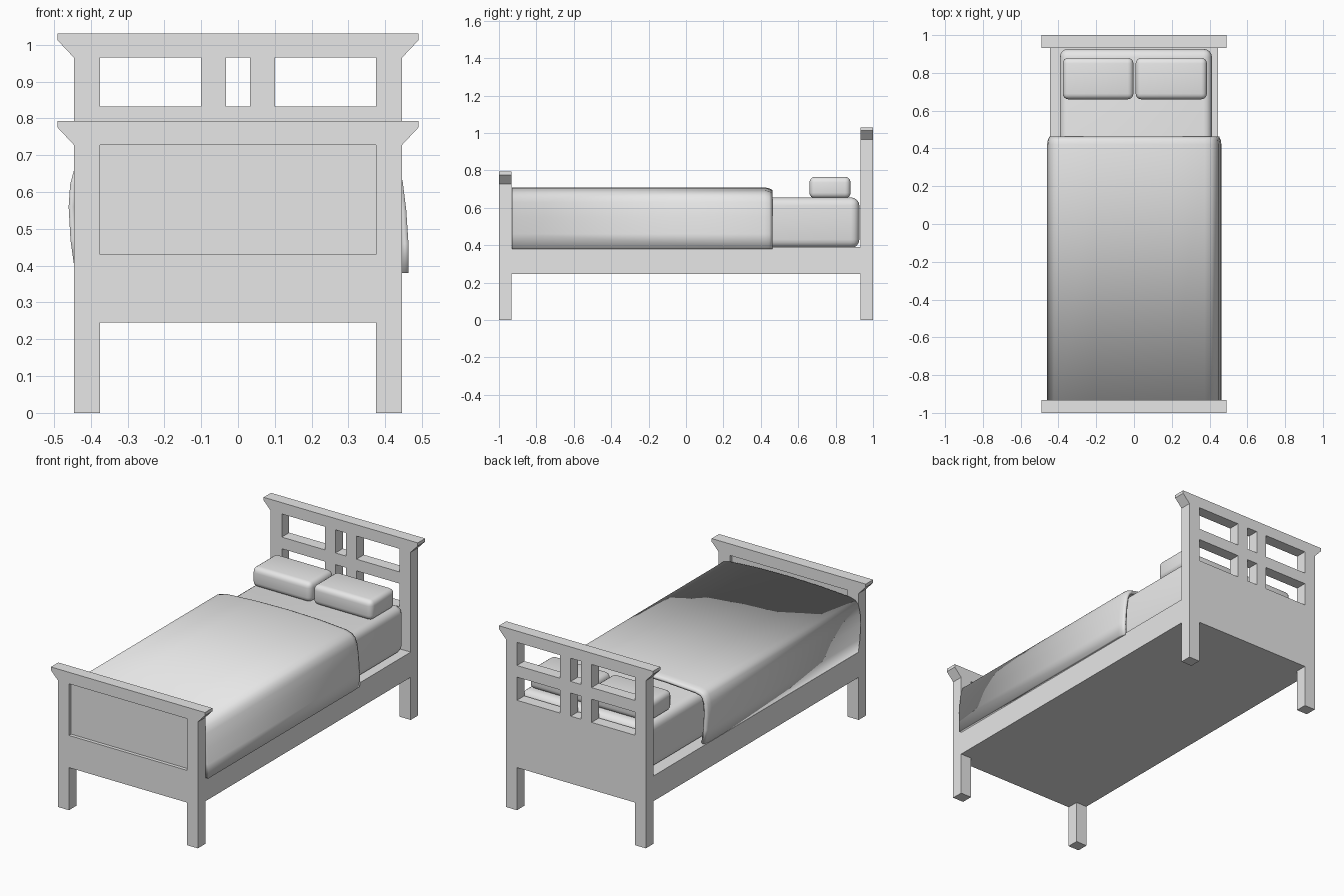
import bpy
import bmesh
from math import radians

default = bpy.data.objects.get("Cube")
if default:
    bpy.data.objects.remove(default, do_unlink=True)

grey = bpy.data.materials.new("plain grey")
grey.use_nodes = True
grey.diffuse_color = (0.8, 0.8, 0.8, 1)
grey.node_tree.nodes["Principled BSDF"].inputs["Base Color"].default_value = (0.8, 0.8, 0.8, 1)


def activate(obj):
    bpy.ops.object.select_all(action="DESELECT")
    obj.select_set(True)
    bpy.context.view_layer.objects.active = obj


def smooth(obj, angle=40):
    activate(obj)
    bpy.ops.object.shade_smooth_by_angle(angle=radians(angle))


def add_mesh(name, bm):
    mesh = bpy.data.meshes.new(name)
    bm.to_mesh(mesh)
    bm.free()
    mesh.materials.append(grey)
    obj = bpy.data.objects.new(name, mesh)
    bpy.context.collection.objects.link(obj)
    return obj


def box(name, low, high, bevel=0, segments=4):
    bm = bmesh.new()
    bmesh.ops.create_cube(bm, size=1)
    for v in bm.verts:
        v.co = [(a + b) / 2 + c * (b - a) for a, b, c in zip(low, high, v.co)]
    if bevel:
        bmesh.ops.bevel(bm, geom=bm.edges[:], offset=bevel, segments=segments,
                        profile=0.5, affect="EDGES")
    obj = add_mesh(name, bm)
    if bevel:
        smooth(obj)
    return obj


def rectangle(x0, x1, z0, z1):
    return [(x0, z0), (x1, z0), (x1, z1), (x0, z1)]


POST_OUT, POST_IN, CAP = 0.445, 0.375, 0.49
RAIL_LOW, RAIL_TOP = 0.245, 0.39
THICK = 0.067


def end_board(name, y, top, holes):
    """Flat board with two legs, a flared cap and rectangular openings."""
    half = [(POST_IN, RAIL_LOW), (POST_IN, 0), (POST_OUT, 0),
            (POST_OUT, top - 0.066), (CAP, top - 0.018), (CAP, top)]
    outline = half + [(-x, z) for x, z in reversed(half)]
    curve = bpy.data.curves.new(name, "CURVE")
    curve.dimensions = "2D"
    curve.fill_mode = "BOTH"
    curve.extrude = THICK / 2
    for loop in [outline] + holes:
        spline = curve.splines.new("POLY")
        spline.points.add(len(loop) - 1)
        for point, (x, z) in zip(spline.points, loop):
            point.co = (x, z, 0, 1)
        spline.use_cyclic_u = True
        spline.use_smooth = False
    curve.materials.append(grey)
    obj = bpy.data.objects.new(name, curve)
    bpy.context.collection.objects.link(obj)
    obj.location.y = y
    obj.rotation_euler.x = radians(90)
    activate(obj)
    bpy.ops.object.convert(target="MESH")


# Headboard with two rows of three openings
windows = [rectangle(x0, x1, z, z + 0.133)
           for z in (0.632, 0.832)
           for x0, x1 in ((-POST_IN, -0.1), (-0.033, 0.033), (0.1, POST_IN))]
end_board("headboard", 1 - THICK / 2, 1.03, windows)

# Footboard with a recessed panel
end_board("footboard", -1 + THICK / 2, 0.793,
          [rectangle(-POST_IN, POST_IN, 0.43, 0.727)])
box("footboard_panel", (-POST_IN, -0.98, 0.43), (POST_IN, -0.953, 0.727))

# Solid base between the boards
box("bed_base", (-POST_OUT, THICK - 1, RAIL_LOW), (POST_OUT, 1 - THICK, RAIL_TOP))

# Bedding
box("mattress", (-0.393, -0.925, RAIL_TOP - 0.005), (0.413, 0.927, 0.655), 0.045)
box("right_pillow", (-0.377, 0.66, 0.65), (-0.003, 0.88, 0.765), 0.03)
box("left_pillow", (0.009, 0.66, 0.65), (0.386, 0.88, 0.765), 0.03)

# Blanket sheet draped over the mattress, drawn in slightly at its open end
drape = [(-0.443, 0.385), (-0.455, 0.47), (-0.46, 0.56), (-0.456, 0.62),
         (-0.444, 0.665), (-0.425, 0.684), (-0.39, 0.694), (-0.2, 0.705),
         (0, 0.709), (0.2, 0.705), (0.375, 0.693), (0.413, 0.682),
         (0.435, 0.662), (0.447, 0.63), (0.457, 0.55), (0.463, 0.46), (0.463, 0.38)]
bm = bmesh.new()
rows = []
for y, squeeze, drop in ((-0.931, 1, 0), (0.42, 1, 0), (0.445, 0.992, 0.005), (0.462, 0.975, 0.014)):
    rows.append([bm.verts.new((x * squeeze, y, z - drop * (z > 0.6))) for x, z in drape])
for a, b in zip(rows, rows[1:]):
    for i in range(len(drape) - 1):
        bm.faces.new((a[i], a[i + 1], b[i + 1], b[i]))
blanket = add_mesh("blanket", bm)
shell = blanket.modifiers.new("thickness", "SOLIDIFY")
shell.thickness = 0.018
shell.offset = -1
smooth(blanket)
